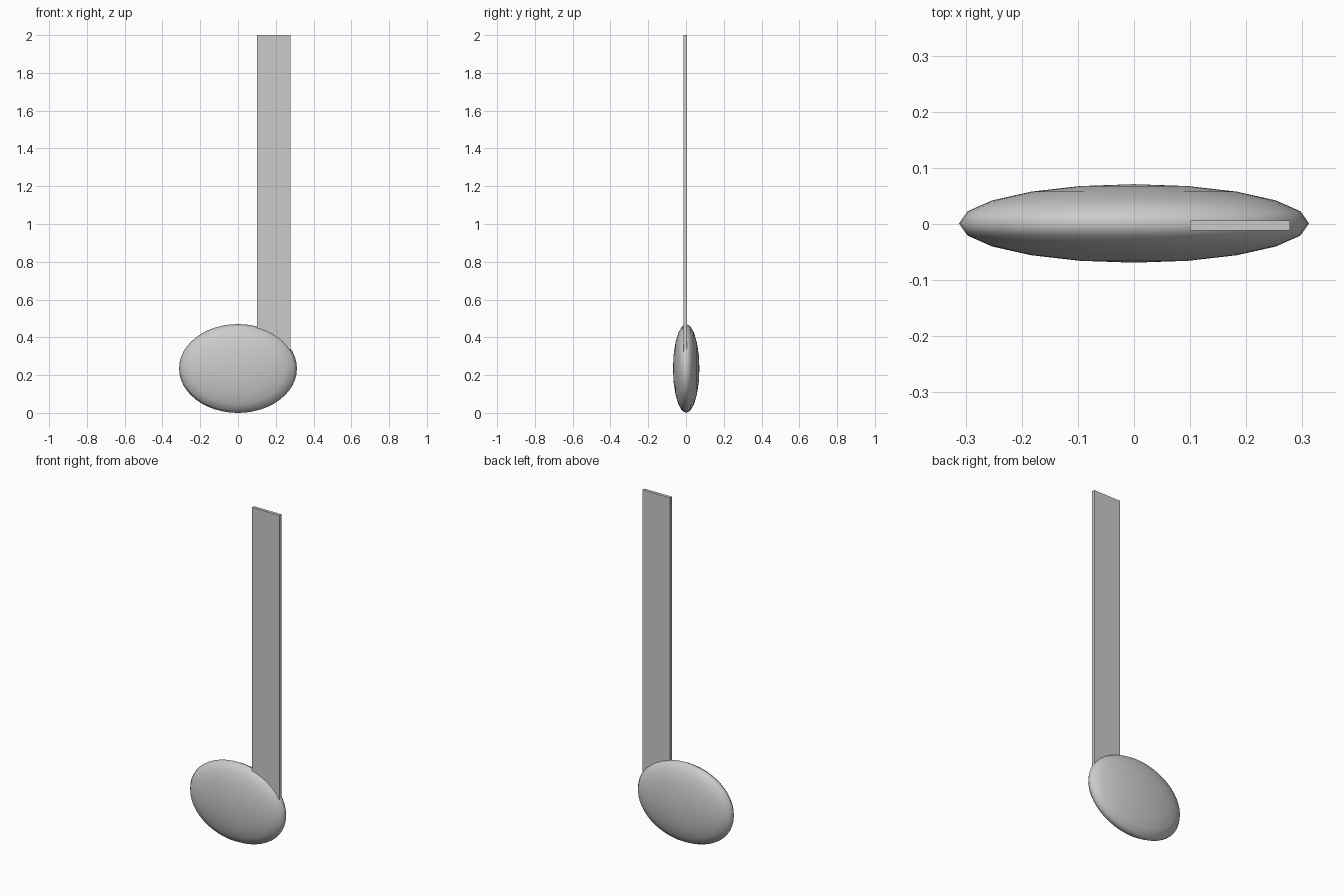
import bpy
from math import radians

if "Cube" in bpy.data.objects:
    bpy.data.objects.remove(bpy.data.objects["Cube"])


def finish(obj, name, size):
    obj.name = name
    obj.scale = size
    bpy.ops.object.transform_apply(location=False, rotation=True, scale=True)


# Note head: flattened sphere with its poles facing front and back
bpy.ops.mesh.primitive_uv_sphere_add(segments=48, ring_count=10, radius=1,
                                     location=(0, 0.001, 0.235))
head = bpy.context.object
head.rotation_euler.x = radians(90)
finish(head, "note_head", (0.312, 0.235, 0.07))
bpy.ops.object.shade_smooth()

# Stem: thin flat bar rising from inside the right half of the head
x0, x1, y0, y1, z0, z1 = 0.10, 0.278, -0.012, 0.006, 0.25, 2.0
bpy.ops.mesh.primitive_cube_add(
    size=1, location=((x0 + x1) / 2, (y0 + y1) / 2, (z0 + z1) / 2))
finish(bpy.context.object, "note_stem", (x1 - x0, y1 - y0, z1 - z0))
